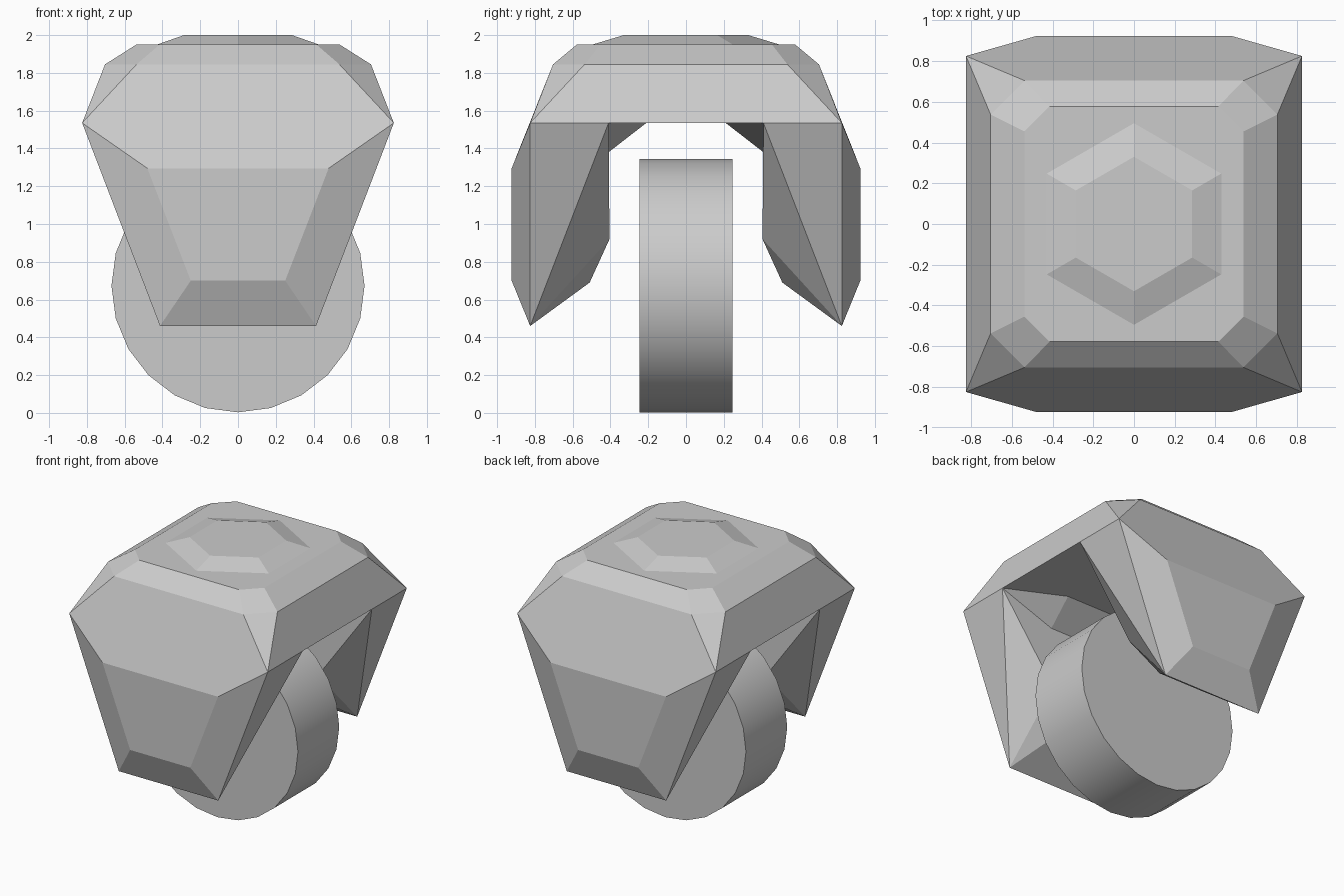
import bpy, bmesh, math
from mathutils import Vector, Matrix

if "Cube" in bpy.data.objects:
    bpy.data.objects.remove(bpy.data.objects["Cube"])


def finish(name, bm):
    bmesh.ops.recalc_face_normals(bm, faces=bm.faces[:])
    mesh = bpy.data.meshes.new(name)
    bm.to_mesh(mesh)
    bm.free()
    obj = bpy.data.objects.new(name, mesh)
    bpy.context.collection.objects.link(obj)
    return obj


# Housing: key points of one quarter (x > 0, y < 0)
P = {
    'C': (.825, -.825, 1.535), 'A': (.825, -.41, 1.535),   # rim corner, arm root
    'F': (.48, -.923, 1.295), 'G': (.25, -.923, .70),      # outer arm plate
    'B': (.413, -.825, .46), 'S': (.20, -.51, .69),        # arm tip, inner tip
    'Q': (.38, -.405, .92), 'P': (.39, -.41, 1.38),        # inner arm plate
    'W': (.41, -.21, 1.535),                               # underside
    'L': (.537, -.704, 1.845), 'M': (.704, -.537, 1.845),  # shoulder ring
    'N': (.415, -.578, 1.95), 'O': (.538, -.455, 1.95),    # top ring
    'U': (0, 0, 1.535), 'T': (0, 0, 1.95),                 # centre points
}

# Faces; "x" or "y" after a point drops it onto the x = 0 or y = 0 plane
FACES = [
    'C F Fx Lx L', 'F G Gx Fx', 'G B Bx Gx', 'C B G F',    # arm outside
    'C A B', 'A Q B', 'B Q S', 'B S Sx Bx',                # arm side and tip
    'S Q Qx Sx', 'Q P Px Qx', 'A P Q', 'A W P', 'P W Wx Px',  # arm inside
    'A Ay U Wx W', 'C M My Ay A', 'C L M',                 # underside, side, corner
    'L Lx Nx N', 'L N O M', 'M O Oy My', 'N Nx T Oy O',    # shoulder bevel and top
]


def point(code):
    v = Vector(P[code[0]])
    if code.endswith('x'):
        v.x = 0
    if code.endswith('y'):
        v.y = 0
    return v


bm = bmesh.new()
for sx in (1, -1):
    for sy in (1, -1):
        for face in FACES:
            pts = [point(c) for c in face.split()]
            bm.faces.new([bm.verts.new((p.x * sx, p.y * sy, p.z)) for p in pts])
bmesh.ops.remove_doubles(bm, verts=bm.verts[:], dist=0.001)
bmesh.ops.recalc_face_normals(bm, faces=bm.faces[:])
bmesh.ops.dissolve_limit(bm, angle_limit=math.radians(0.5),
                         verts=bm.verts[:], edges=bm.edges[:])
finish('fork_housing', bm)

# Raised hexagonal boss on top
bm = bmesh.new()
bmesh.ops.create_cone(bm, cap_ends=True, segments=6, radius1=.495, radius2=.33, depth=.05,
                      matrix=Matrix.Translation((0, 0, 1.975)) @ Matrix.Rotation(0, 4, 'Z'))
# keep a corner on the y axis and drop the hidden base
top = max(bm.verts, key=lambda v: v.co.y).co
if abs(top.x) > 0.01:
    bmesh.ops.rotate(bm, verts=bm.verts[:], matrix=Matrix.Rotation(math.radians(30), 3, 'Z'))
boss = finish('top_boss', bm)

# Wheel: 24-sided cylinder lying along y
bpy.ops.mesh.primitive_cylinder_add(vertices=24, radius=.67, depth=.49,
                                    location=(0, 0, .673),
                                    rotation=(math.pi / 2, 0, 0))
bpy.context.object.name = 'wheel'
bpy.ops.object.shade_smooth_by_angle(angle=math.radians(30))
